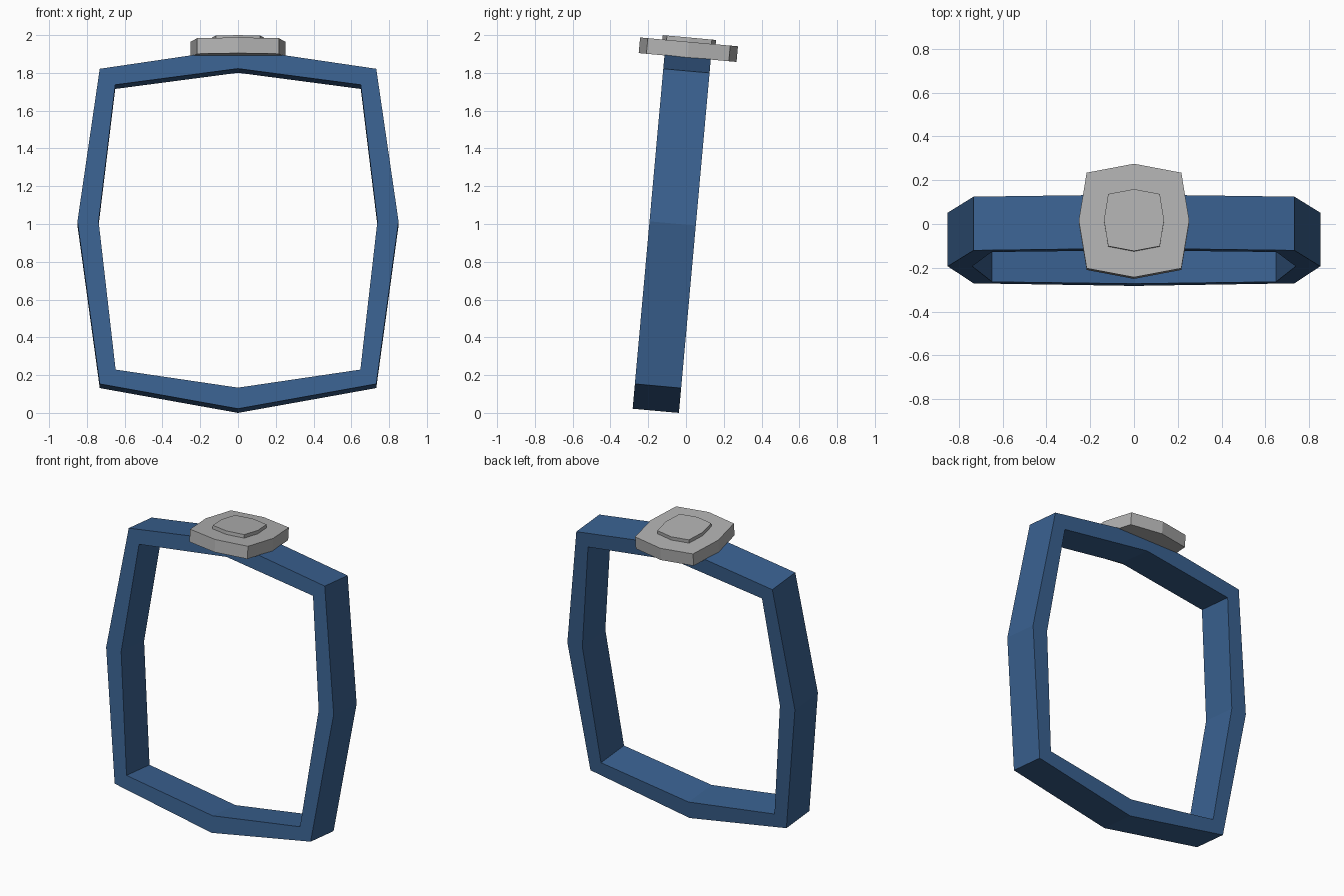
import bpy, bmesh, math

if "Cube" in bpy.data.objects:
    bpy.data.objects.remove(bpy.data.objects["Cube"])

TILT = math.radians(-5.15)
BASE = (0, -0.16, 0.011)


def material(name, rgb):
    m = bpy.data.materials.new(name)
    m.diffuse_color = (*rgb, 1)
    m.use_nodes = True
    m.node_tree.nodes["Principled BSDF"].inputs["Base Color"].default_value = m.diffuse_color
    return m


blue = material("blue band", (0.042, 0.12, 0.28))
grey = material("light grey metal", (0.44, 0.44, 0.44))


def add_object(name, bm, mat):
    bmesh.ops.recalc_face_normals(bm, faces=bm.faces)
    me = bpy.data.meshes.new(name)
    bm.to_mesh(me)
    bm.free()
    me.materials.append(mat)
    ob = bpy.data.objects.new(name, me)
    ob.location = BASE
    ob.rotation_euler = (TILT, 0, 0)
    bpy.context.collection.objects.link(ob)
    return ob


def mirrored(half):
    """Close a right-hand half outline that starts and ends on x = 0."""
    return half + [(-x, v) for x, v in half[-2:0:-1]]


# Eight-sided band: outer and inner outlines bridged front to back
def band(name, outer, inner, half_depth, mat):
    bm = bmesh.new()
    loops = [[bm.verts.new((x, y, z)) for x, z in mirrored(outline)]
             for outline, y in ((outer, -half_depth), (outer, half_depth),
                                (inner, half_depth), (inner, -half_depth))]
    n = len(loops[0])
    for a, b in zip(loops, loops[1:] + loops[:1]):
        for i in range(n):
            j = (i + 1) % n
            bm.faces.new((a[i], a[j], b[j], b[i]))
    return add_object(name, bm, mat)


# Flat plate: eight-sided outline extruded upwards
def plate(name, outline, scale, z0, z1, mat):
    bm = bmesh.new()
    pts = mirrored(outline)
    low, high = [[bm.verts.new((x * scale, y * scale, z)) for x, y in pts]
                 for z in (z0, z1)]
    n = len(pts)
    bm.faces.new(low)
    bm.faces.new(high)
    for i in range(n):
        j = (i + 1) % n
        bm.faces.new((low[i], low[j], high[j], high[i]))
    return add_object(name, bm, mat)


band("ring_band",
     [(0, 0), (0.732, 0.132), (0.85, 0.996), (0.732, 1.807), (0, 1.915)],
     [(0, 0.112), (0.648, 0.208), (0.738, 0.996), (0.65, 1.722), (0, 1.808)],
     0.123, blue)

shape = [(0, -0.26), (0.216, -0.219), (0.252, 0), (0.216, 0.219), (0, 0.26)]
plate("top_plate", shape, 1.0, 1.878, 1.961, grey)
plate("raised_plate_centre", shape, 0.545, 1.955, 1.984, grey)
